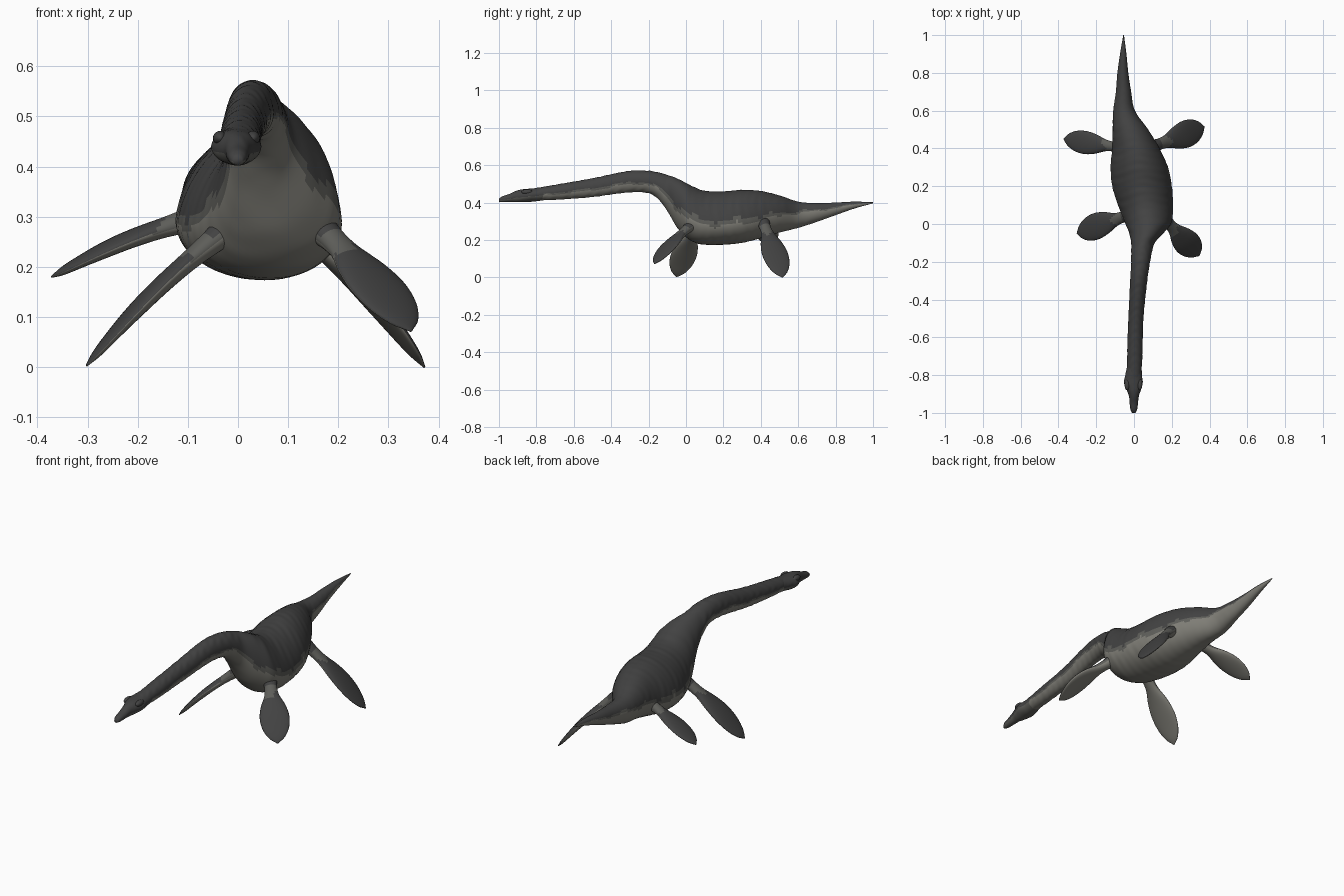
import bpy, bmesh
from math import sin, cos, pi, exp
from mathutils import Vector

cube = bpy.data.objects.get("Cube")
if cube:
    bpy.data.objects.remove(cube, do_unlink=True)


def material(name, colour):
    m = bpy.data.materials.new(name)
    m.use_nodes = True
    m.diffuse_color = (*colour, 1)
    m.node_tree.nodes["Principled BSDF"].inputs["Base Color"].default_value = (*colour, 1)
    return m


DARK, MID, LIGHT = range(3)
SKIN = [material("charcoal back", (0.055, 0.055, 0.055)),
        material("grey flank", (0.11, 0.11, 0.10)),
        material("pale belly", (0.21, 0.205, 0.18))]


def sample(rows, t):
    """Smooth curve through rows whose first value is the parameter."""
    t = min(max(t, rows[0][0]), rows[-1][0])
    i = next(k for k in range(len(rows) - 1) if t <= rows[k + 1][0])
    a, b = rows[i], rows[i + 1]
    before, after = rows[max(i - 1, 0)], rows[min(i + 2, len(rows) - 1)]
    h = b[0] - a[0]
    u = (t - a[0]) / h
    result = []
    for k in range(1, len(a)):
        m0 = (b[k] - before[k]) / (b[0] - before[0]) * h
        m1 = (after[k] - a[k]) / (after[0] - a[0]) * h
        result.append((2*u**3 - 3*u*u + 1) * a[k] + (u**3 - 2*u*u + u) * m0
                      + (3*u*u - 2*u**3) * b[k] + (u**3 - u*u) * m1)
    return result


def loft(name, rings, paint):
    """Skin a list of rings, cap both ends and paint every face by a rule."""
    bm = bmesh.new()
    loops = [[bm.verts.new(p) for p in ring] for ring in rings]
    n = len(loops[0])
    for a, b in zip(loops, loops[1:]):
        for j in range(n):
            bm.faces.new((a[j], a[(j + 1) % n], b[(j + 1) % n], b[j]))
    bm.faces.new(loops[0])
    bm.faces.new(loops[-1])
    bmesh.ops.recalc_face_normals(bm, faces=bm.faces)
    bm.normal_update()
    for f in bm.faces:
        f.material_index = paint(f.calc_center_median(), f.normal)
        f.smooth = True
    mesh = bpy.data.meshes.new(name)
    bm.to_mesh(mesh)
    bm.free()
    for m in SKIN:
        mesh.materials.append(m)
    obj = bpy.data.objects.new(name, mesh)
    bpy.context.collection.objects.link(obj)
    return obj


# Trunk stations: y, right edge, left edge, underside, top
TRUNK = [
    (-.85, -.035, .035, .41, .47), (-.7, -.036, .044, .415, .495),
    (-.5, -.03, .05, .43, .53), (-.3, -.02, .07, .455, .57),
    (-.2, -.015, .085, .45, .57), (-.15, -.015, .095, .42, .562),
    (-.1, -.015, .11, .355, .548), (-.05, -.025, .155, .27, .53),
    (0, -.045, .195, .215, .505), (.05, -.065, .205, .185, .48),
    (.1, -.085, .207, .175, .463), (.2, -.115, .2, .175, .46),
    (.3, -.124, .18, .185, .468), (.4, -.115, .135, .21, .462),
    (.5, -.113, .075, .24, .438), (.6, -.11, .005, .265, .405),
    (.7, -.096, -.015, .297, .397), (.8, -.088, -.03, .333, .4),
    (.9, -.074, -.04, .368, .405), (1, -.057, -.053, .396, .402)]

# Head stations, snout to nape
HEAD = [
    (-1, -.01, .008, .404, .42), (-.985, -.018, .016, .402, .432),
    (-.95, -.023, .021, .403, .444), (-.91, -.027, .026, .403, .462),
    (-.88, -.038, .036, .402, .47), (-.84, -.053, .046, .404, .474),
    (-.8, -.046, .042, .407, .478), (-.74, -.034, .04, .417, .485)]


def belly_weight(y):
    return exp(-((y - .2) / .27) ** 4)


def section(rows, y, ripple, n=56):
    xr, xl, zb, zt = sample(rows, y)
    body = belly_weight(y)
    zm = zb + (zt - zb) * (.5 - .12 * body)
    ring = []
    for j in range(n):
        a = 2 * pi * j / n
        c, s = cos(a), sin(a)
        # the back narrows towards a soft ridge
        width = (xl - xr) / 2 * (1 - .1 * body * max(s, 0))
        k = 1 + ripple * sin(y * 130 + 2 * sin(3 * a)) * sin(a * 2 + y * 25)
        ring.append(((xr + xl) / 2 + width * c * k, y,
                     zm + ((zt - zm) if s > 0 else (zm - zb)) * s * k))
    return ring


def trunk_paint(c, normal):
    xr, xl, zb, zt = sample(TRUNK, c.y)
    share = .42 + .2 * min(max((c.y - .42) / .2, 0), 1)
    share += .035 * sin(c.y * 31) + .02 * sin(c.y * 83 + c.x * 20)
    h = (c.z - zb) / (zt - zb)
    return LIGHT if h < share - .05 else MID if h < share + .04 else DARK


def head_paint(c, normal):
    return MID if normal.z < -.25 else DARK


COUNT = 220
loft("body_neck_and_tail",
     [section(TRUNK, -.85 + 1.85 * i / COUNT, .02 if i < COUNT * .4 else .006)
      for i in range(COUNT + 1)], trunk_paint)
loft("head", [section(HEAD, -1 + .26 * i / 40, .01) for i in range(41)], head_paint)


def ball(name, centre, size, index):
    bpy.ops.mesh.primitive_uv_sphere_add(segments=20, ring_count=12, location=centre)
    obj = bpy.context.object
    obj.name = name
    obj.scale = size
    obj.data.materials.append(SKIN[index])
    bpy.ops.object.shade_smooth()


# Brow ridges at the back of the skull
for side, label in ((-1, "right"), (1, "left")):
    ball(label + "_brow", (side * .033 - .003, -.85, .457), (.014, .03, .014), DARK)

# Flipper outline: share of length, half chord, half thickness
BLADE = [(0, .036, .03), (.12, .03, .024), (.25, .035, .02), (.42, .058, .018),
         (.6, .07, .016), (.78, .062, .012), (.92, .036, .008), (1, .003, .002)]


def flipper(name, root, tip, chord, size=1):
    root, tip, chord = Vector(root), Vector(tip), Vector(chord)
    axis = (tip - root).normalized()
    chord = (chord - axis * chord.dot(axis)).normalized()
    up = axis.cross(chord)
    if up.z < 0:
        up.negate()
    rings = []
    for i in range(37):
        s = 1 - (1 - i / 36) ** 1.3
        half, thick = sample(BLADE, s)
        mid = root.lerp(tip, s) + up * .012 * sin(pi * s)
        rings.append([mid + chord * half * size * cos(2 * pi * j / 28)
                      + up * thick * sin(2 * pi * j / 28) for j in range(28)])

    def paint(c, normal):
        along = (c - root).dot(axis) / (tip - root).length
        facing = normal.dot(up)
        if facing < -.2:
            return LIGHT
        return MID if facing < .15 or .1 < along < .27 + .05 * sin(c.y * 90) else DARK

    loft(name, rings, paint)


flipper("front_right_flipper", (-.02, .05, .275), (-.302, -.05, .003), (-.1, 1, 0))
flipper("front_left_flipper", (.165, .025, .275), (.345, -.168, .072), (.77, .64, .06))
flipper("rear_right_flipper", (-.07, .405, .3), (-.372, .45, .18), (.1, 1, .15), .88)
flipper("rear_left_flipper", (.1, .41, .3), (.372, .515, .0), (-.3, .95, .09), 1.02)
